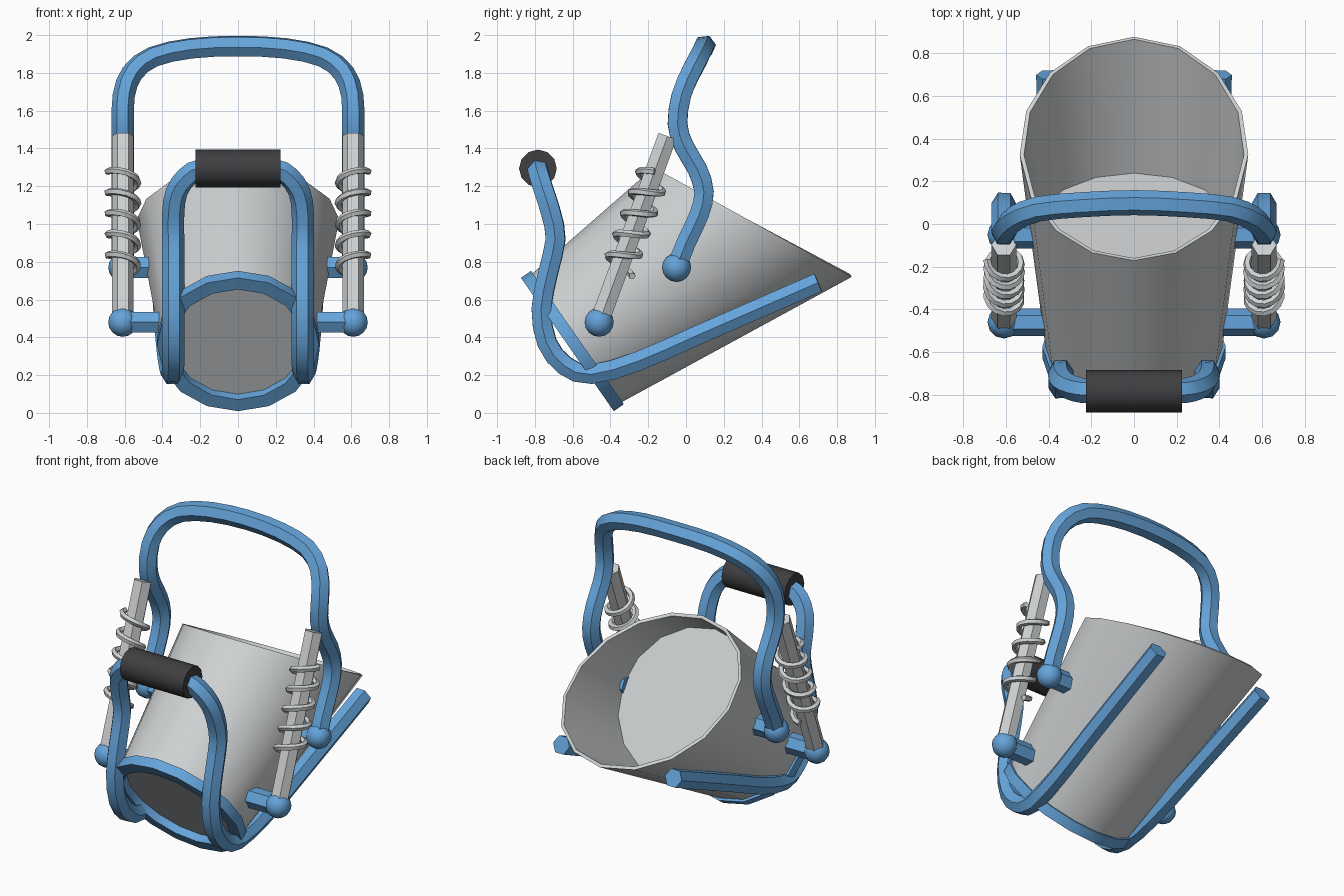
import bpy, bmesh, math
from mathutils import Vector

cube = bpy.data.objects.get("Cube")
if cube:
    bpy.data.objects.remove(cube, do_unlink=True)


def material(name, rgb):
    m = bpy.data.materials.new(name)
    m.use_nodes = True
    m.diffuse_color = (*rgb, 1)
    m.node_tree.nodes["Principled BSDF"].inputs["Base Color"].default_value = (*rgb, 1)
    return m


BLUE = material("blue paint", (0.13, 0.37, 0.70))
GREY = material("light grey metal", (0.62, 0.64, 0.65))
BLACK = material("black rubber", (0.05, 0.05, 0.055))


def finish(name, bm, mat, angle=32):
    bmesh.ops.recalc_face_normals(bm, faces=bm.faces)
    me = bpy.data.meshes.new(name)
    bm.to_mesh(me)
    bm.free()
    me.materials.append(mat)
    ob = bpy.data.objects.new(name, me)
    bpy.context.collection.objects.link(ob)
    bpy.ops.object.select_all(action='DESELECT')
    ob.select_set(True)
    bpy.context.view_layer.objects.active = ob
    bpy.ops.object.shade_smooth_by_angle(angle=math.radians(angle))
    return ob


def loft(name, rings, mat, caps=True, closed=False, angle=32):
    """Skin a list of equal-sized vertex rings."""
    bm = bmesh.new()
    rows = [[bm.verts.new(p) for p in ring] for ring in rings]
    pairs = list(zip(rows, rows[1:])) + ([(rows[-1], rows[0])] if closed else [])
    n = len(rows[0])
    for a, b in pairs:
        for i in range(n):
            j = (i + 1) % n
            bm.faces.new((a[i], a[j], b[j], b[i]))
    if caps and not closed:
        bm.faces.new(rows[0])
        bm.faces.new(rows[-1])
    return finish(name, bm, mat, angle)


def smooth_path(pts, steps=3):
    """Catmull-Rom interpolation through the points."""
    p = [Vector(q) for q in pts]
    p = [2 * p[0] - p[1]] + p + [2 * p[-1] - p[-2]]
    out = []
    for a, b, c, d in zip(p, p[1:], p[2:], p[3:]):
        for k in range(steps):
            t = k / steps
            out.append(0.5 * (2 * b + (c - a) * t + (2 * a - 5 * b + 4 * c - d) * t * t
                              + (3 * b - a - 3 * c + d) * t ** 3))
    return out + [p[-2]]


def tube(name, path, radius, mat, sides=6):
    """Sweep a regular polygon along a path with little twist."""
    path = [Vector(p) for p in path]
    rings, u = [], None
    for i, p in enumerate(path):
        t = (path[min(i + 1, len(path) - 1)] - path[max(i - 1, 0)]).normalized()
        if u is None:
            u = Vector((1, 0, 0)) if abs(t.x) < 0.9 else Vector((0, 1, 0))
        u = (u - t * u.dot(t)).normalized()
        v = t.cross(u)
        ang = [2 * math.pi * k / sides for k in range(sides)]
        rings.append([p + radius * (u * math.cos(a) + v * math.sin(a)) for a in ang])
    return loft(name, rings, mat)


def ball(name, centre, radius, mat):
    bm = bmesh.new()
    bmesh.ops.create_uvsphere(bm, u_segments=12, v_segments=8, radius=radius)
    bmesh.ops.translate(bm, verts=bm.verts, vec=centre)
    return finish(name, bm, mat, 50)


def mirrored(half):
    return half + [(-x, y, z) for x, y, z in reversed(half) if abs(x) > 0.001]


# Tilted bucket frame: origin at the base, axis out of the mouth
ORIGIN = Vector((0, -0.628, 0.362))
AXIS = Vector((0, 0.82, 0.571)).normalized()
UP = Vector((0, -AXIS.z, AXIS.y))
ANGLES = [2 * math.pi * k / 16 for k in range(16)]


def wall(s):
    return 0.408 + 0.11 * s


def ring(depth, radius):
    """Ring around the bucket axis; depth and radius depend on the angle."""
    out = []
    for a in ANGLES:
        s = depth(math.cos(a))
        r = radius(s)
        out.append(ORIGIN + AXIS * s + UP * (r * math.cos(a)) + Vector((r * math.sin(a), 0, 0)))
    return out


def mouth(c):
    return (1.161 - 0.201 * c) / (1 + 0.0542 * c)


# Bucket with an obliquely cut mouth and a raised inner floor
loft("bucket", [ring(lambda c: 0.05, wall),
                ring(mouth, wall),
                ring(mouth, lambda s: wall(s) - 0.02),
                ring(lambda c: 0.73, lambda s: wall(s) - 0.02)], GREY)

# Hoop around the bucket base
loft("base_hoop", [ring(lambda c, s=s: s, lambda _, r=r: r)
                   for s, r in ((0, 0.355), (0, 0.43), (0.065, 0.43), (0.065, 0.355))],
     BLUE, closed=True)

# Front frame: lower rails that sweep up to the grip
front_half = [(0.40, 0.70, 0.69), (0.38, 0.07, 0.415), (0.365, -0.25, 0.275),
              (0.35, -0.50, 0.205), (0.343, -0.64, 0.25), (0.343, -0.735, 0.37),
              (0.343, -0.765, 0.55), (0.343, -0.73, 0.74), (0.343, -0.69, 0.92),
              (0.343, -0.715, 1.06), (0.325, -0.75, 1.17), (0.27, -0.775, 1.25),
              (0.19, -0.784, 1.29), (0, -0.784, 1.296)]
tube("front_frame", smooth_path(mirrored(front_half), 2), 0.059, BLUE)
tube("front_grip", [(-0.225, -0.784, 1.294), (0.225, -0.784, 1.294)], 0.1, BLACK, 12)

# Rear hoop handle
rear_half = [(0.61, -0.05, 0.77), (0.61, 0.0, 0.90), (0.61, 0.07, 1.05),
             (0.61, 0.095, 1.17), (0.61, 0.06, 1.29), (0.61, -0.01, 1.41),
             (0.61, -0.045, 1.53), (0.605, -0.025, 1.68), (0.56, 0.025, 1.80),
             (0.45, 0.07, 1.885), (0.25, 0.09, 1.93), (0, 0.1, 1.942)]
tube("rear_handle", smooth_path(mirrored(rear_half), 2), 0.059, BLUE)

# Pivots, shock absorbers and springs on both sides
LOW, HIGH = Vector((0.61, -0.46, 0.48)), Vector((0.61, -0.098, 1.465))
along = (HIGH - LOW).normalized()
back = Vector((0, along.z, -along.y))
TURNS, PER_TURN = 4.75, 14

for side, sx in (("left", 1), ("right", -1)):
    def flip(p):
        return Vector((p[0] * sx, p[1], p[2]))

    for end, inner, c in (("rear", 0.45, (0.61, -0.05, 0.77)), ("front", 0.36, LOW)):
        ball(f"{side}_{end}_pivot", flip(c), 0.077, BLUE)
        tube(f"{side}_{end}_axle", [flip(c), flip((inner, c[1], c[2]))], 0.064, BLUE)
    tube(f"{side}_shock_absorber", [flip(LOW), flip(HIGH)], 0.058, GREY)

    coil = []
    steps = int(TURNS * PER_TURN)
    for k in range(steps + 1):
        f = k / steps
        a = 2 * math.pi * TURNS * (f - 1)
        p = LOW + along * (0.29 + 0.56 * f)
        p = p + 0.08 * (Vector((1, 0, 0)) * math.cos(a) + back * math.sin(a))
        coil.append(flip(p))
    tube(f"{side}_spring", coil, 0.019, GREY, 5)
